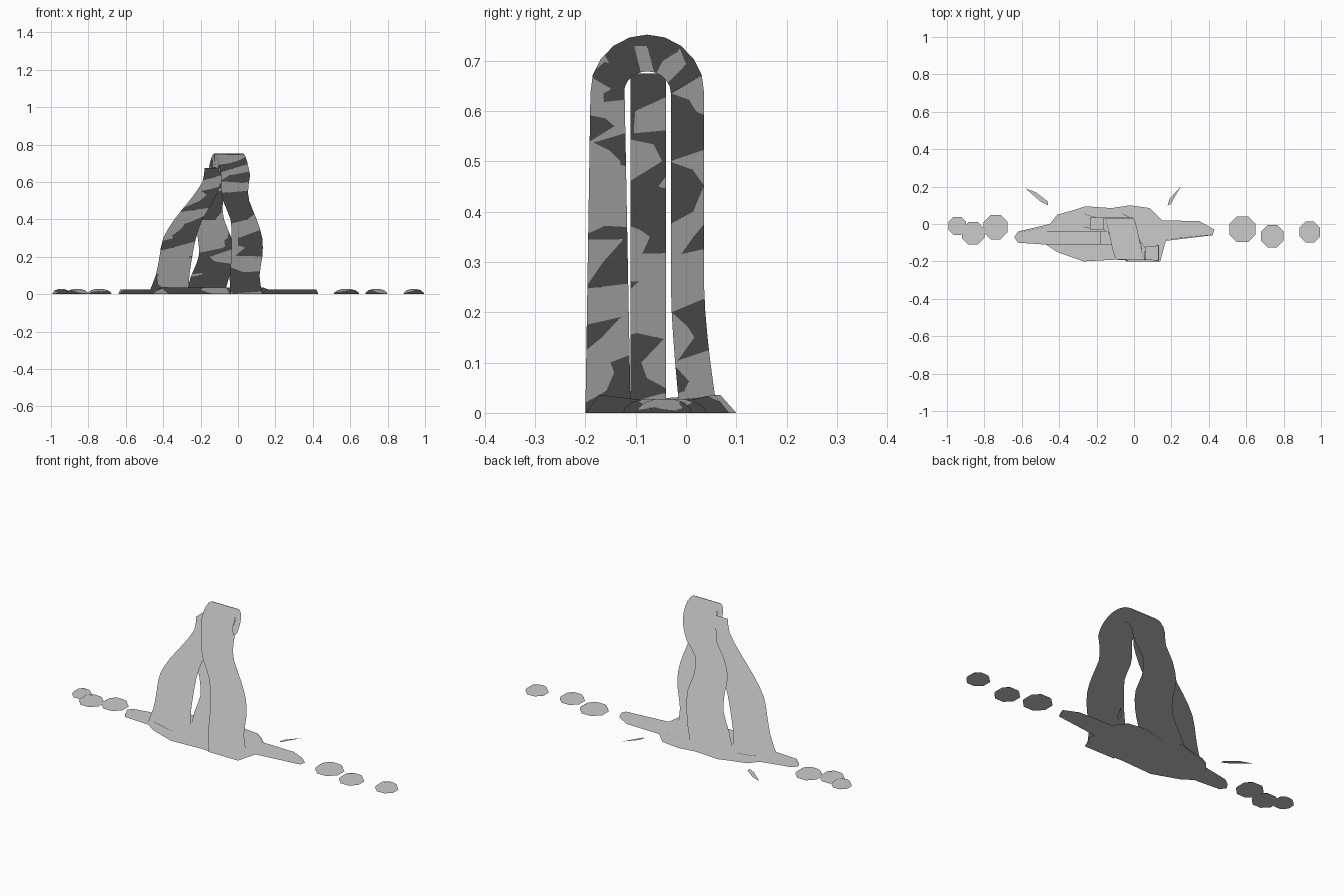
import bpy
import bmesh
import math
from mathutils import Vector

default_cube = bpy.data.objects.get("Cube")
if default_cube:
    bpy.data.objects.remove(default_cube, do_unlink=True)

# One plain grey for everything
grey = bpy.data.materials.new("plain_grey")
grey.use_nodes = True
grey.diffuse_color = (0.6, 0.6, 0.6, 1)
grey.node_tree.nodes["Principled BSDF"].inputs["Base Color"].default_value = (0.6, 0.6, 0.6, 1)


def finish(name, bm):
    """Turn a bmesh into a named, coloured object with even, upward normals."""
    bmesh.ops.recalc_face_normals(bm, faces=bm.faces)
    mesh = bpy.data.meshes.new(name)
    bm.to_mesh(mesh)
    bm.free()
    mesh.materials.append(grey)
    mesh.shade_smooth()
    mesh.normals_split_custom_set_from_vertices([(0, 0, 1)] * len(mesh.vertices))
    bpy.context.collection.objects.link(bpy.data.objects.new(name, mesh))


def loft(name, rings):
    """Skin a list of closed rings and cap both ends."""
    bm = bmesh.new()
    loops = [[bm.verts.new(p) for p in ring] for ring in rings]
    for low, high in zip(loops, loops[1:]):
        for i in range(len(low)):
            j = (i + 1) % len(low)
            bm.faces.new((low[i], low[j], high[j], high[i]))
    bm.faces.new(loops[0])
    bm.faces.new(loops[-1])
    finish(name, bm)


def smooth_rows(rows, steps=2):
    """Catmull-Rom interpolation between rows of numbers."""
    pts = [Vector(r) for r in rows]
    pts = [pts[0]] + pts + [pts[-1]]
    result = []
    for a, b, c, d in zip(pts, pts[1:], pts[2:], pts[3:]):
        for k in range(steps):
            t = k / steps
            result.append(b + (c - a) * t / 2 + (a * 2 - b * 5 + c * 4 - d) * t * t / 2
                          + (b * 3 - a - c * 3 + d) * t ** 3 / 2)
    return result + [pts[-1]]


def section(left, right, outer, inner):
    """Rectangular ribbon section between two (y, z) edges."""
    return [(left, *outer), (right, *outer), (right, *inner), (left, *inner)]


def mix(a, b, t):
    return a + (b - a) * t


# Ribbon edges as (height, left x, right x)
front_rows = [(0, -.04, .13), (.1, -.045, .115), (.2, -.035, .13), (.3, -.035, .13),
              (.4, -.04, .1), (.5, -.08, .06), (.57, -.09, .055), (.635, -.09, .065)]
back_rows = [(0, -.28, -.075), (.1, -.25, -.045), (.2, -.21, -.03), (.3, -.215, -.035),
             (.4, -.235, -.075), (.5, -.21, -.08), (.57, -.17, -.03), (.635, -.165, -.01)]
side_rows = [(0, -.48, -.265), (.1, -.44, -.26), (.2, -.42, -.245), (.3, -.4, -.225),
             (.4, -.34, -.19), (.5, -.26, -.13), (.6, -.19, -.09), (.675, -.18, -.09)]

# Looped ribbon: front leg, arch over the top, back leg
rings = []
for z, left, right in smooth_rows(front_rows):
    t = z / .635
    rings.append(section(left, right, (mix(-.2, -.19, t), z), (mix(-.11, -.122, t), z)))
arch_steps = 10
for i in range(1, arch_steps):
    t = i / arch_steps
    c, s = -math.cos(math.pi * t), math.sin(math.pi * t)
    rings.append(section(mix(-.09, -.165, t), mix(.065, -.01, t),
                         (-.077 + .114 * c, .635 + .117 * s),
                         (-.077 + .047 * c, .635 + .044 * s)))
for z, left, right in reversed(smooth_rows(back_rows)):
    flare = max(0, 1 - z / .25) ** 1.5
    rings.append(section(left, right, (.036 + .027 * flare, z), (-.03 + .018 * flare, z)))
loft("looped_ribbon", rings)

# Leaning side ribbon ending under the arch
loft("side_ribbon", [section(left, right, (-.11, z), (-.04, z))
                     for z, left, right in smooth_rows(side_rows)])

# Puddle base with sloped rim, raised middle and lower tails
outline = [(-.64, -.07), (-.62, -.04), (-.45, 0), (-.41, .05), (-.32, .075), (-.26, .095),
           (-.12, .085), (-.02, .1), (.085, .085), (.15, .02), (.35, .015), (.43, -.03),
           (.42, -.06), (.17, -.09), (.14, -.2), (-.09, -.19), (-.27, -.2), (-.41, -.15),
           (-.47, -.11), (-.62, -.1)]
bm = bmesh.new()
floor = bm.faces.new([bm.verts.new((x, y, 0)) for x, y in outline])
top = bmesh.ops.extrude_face_region(bm, geom=[floor], use_keep_orig=True)["geom"]
for v in (g for g in top if isinstance(g, bmesh.types.BMVert)):
    x, y = v.co.x, v.co.y
    middle = -.42 < x < .15
    v.co.x = mix(-.13, x, .98)
    v.co.y = mix(-.06, y, .8) if middle else mix(-.055, y, .8)
    v.co.z = .036 if middle else .025
finish("puddle_base", bm)

# Low domed droplets beside the puddle
droplets = [(-.945, -.01, .052), (-.86, -.05, .065), (-.74, -.017, .07),
            (.58, -.028, .075), (.74, -.065, .065), (.94, -.043, .06)]
for n, (x, y, radius) in enumerate(droplets):
    dome = []
    for scale, z in ((1, 0), (.93, .01), (.7, .021), (.3, .028)):
        dome.append([(x + radius * scale * math.cos(a), y + radius * scale * math.sin(a), z)
                     for a in (math.tau * (k + .5) / 8 for k in range(8))])
    loft("droplet_%d" % (n + 1), dome)

# Flat splinters lying on the ground behind
splinters = {
    "left_splinter": [(.25, .2), (.19, .135), (.18, .1), (.195, .105)],
    "right_splinter": [(-.58, .19), (-.5, .12), (-.46, .1), (-.46, .12), (-.525, .17)],
}
for name, shape in splinters.items():
    bm = bmesh.new()
    bm.faces.new([bm.verts.new((x, y, .001)) for x, y in shape])
    finish(name, bm)
